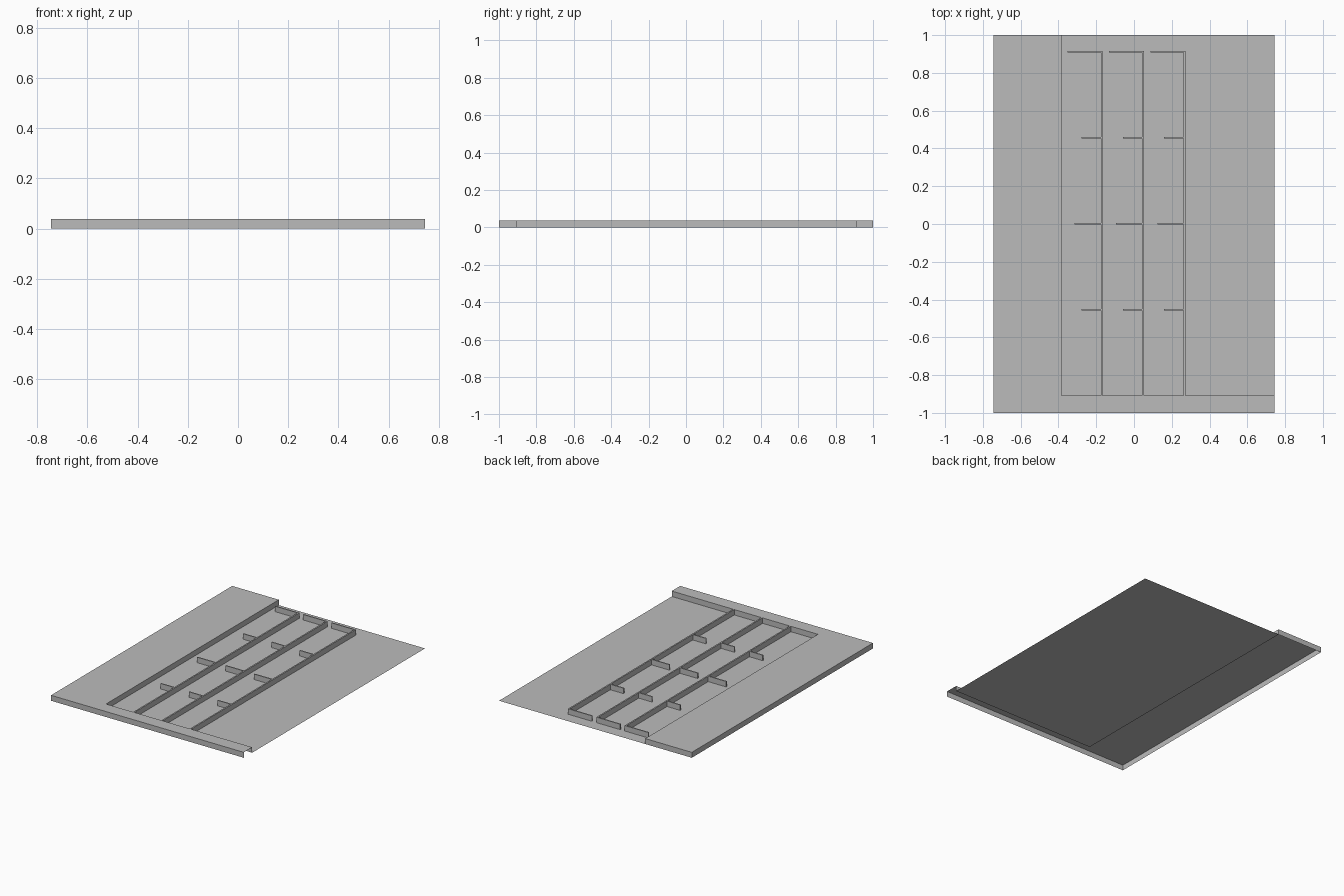
import bpy
import bmesh

cube = bpy.data.objects.get("Cube")
if cube:
    bpy.data.objects.remove(cube, do_unlink=True)

HALF_X, HEIGHT = 0.745, 0.038
INNER_X, INNER_Y = -0.385, -0.907   # inner edges of the raised border
THICK = 0.01

grey = bpy.data.materials.new("plain grey")
grey.use_nodes = True
grey.diffuse_color = (0.5, 0.5, 0.5, 1)
grey.node_tree.nodes["Principled BSDF"].inputs["Base Color"].default_value = (0.5, 0.5, 0.5, 1)


def finish(name, bm):
    mesh = bpy.data.meshes.new(name)
    bm.to_mesh(mesh)
    bm.free()
    mesh.materials.append(grey)
    obj = bpy.data.objects.new(name, mesh)
    bpy.context.collection.objects.link(obj)
    return obj


def sheet(bm, outline, z):
    return bm.faces.new([bm.verts.new((x, y, z)) for x, y in outline])


def box(name, x0, x1, y0, y1):
    bm = bmesh.new()
    bmesh.ops.create_cube(bm, size=1)
    for v in bm.verts:
        v.co.x = x1 if v.co.x > 0 else x0
        v.co.y = y1 if v.co.y > 0 else y0
        v.co.z = HEIGHT if v.co.z > 0 else 0
    return finish(name, bm)


# Thin floor sheet
bm = bmesh.new()
sheet(bm, [(INNER_X, INNER_Y), (HALF_X, INNER_Y), (HALF_X, 1), (INNER_X, 1)], 0)
finish("floor", bm)

# Raised L-shaped border: a hollow shell, open below and at its +x end
bm = bmesh.new()
top = sheet(bm, [(-HALF_X, -1), (HALF_X, -1), (HALF_X, INNER_Y),
                 (INNER_X, INNER_Y), (INNER_X, 1), (-HALF_X, 1)], HEIGHT)
rim = [e for e in top.edges if min(v.co.x for v in e.verts) < HALF_X - 0.001]
skirt = bmesh.ops.extrude_edge_only(bm, edges=rim)
for v in skirt["geom"]:
    if isinstance(v, bmesh.types.BMVert):
        v.co.z = 0
bmesh.ops.recalc_face_normals(bm, faces=bm.faces)
if top.normal.z < 0:
    bmesh.ops.reverse_faces(bm, faces=bm.faces)
finish("raised_border", bm)

# Long partitions, each with four short dividers reaching toward -x
DIVIDERS = [(0.911, 0.18), (0.457, 0.107), (0.002, 0.143), (-0.453, 0.107)]
for i, x in enumerate((-0.171, 0.048, 0.267), 1):
    box(f"partition_{i}", x - THICK / 2, x + THICK / 2, INNER_Y, 0.915)
    for j, (y, length) in enumerate(DIVIDERS, 1):
        box(f"divider_{i}_{j}", x - length, x - THICK / 2, y - 0.004, y + 0.004)
